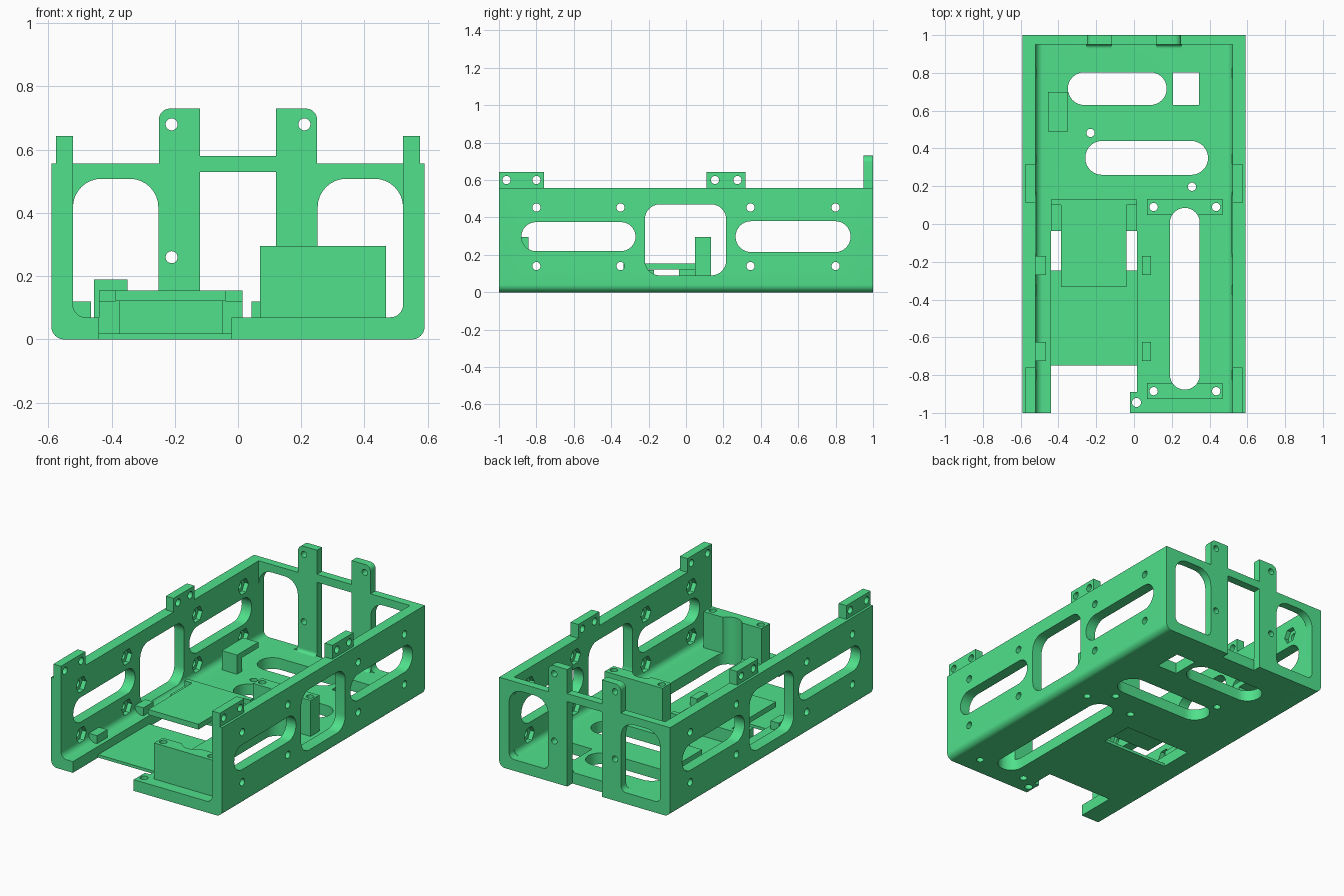
import bpy, bmesh, math
from mathutils import Vector

if "Cube" in bpy.data.objects:
    bpy.data.objects.remove(bpy.data.objects["Cube"])

green = bpy.data.materials.new("green_plastic")
green.diffuse_color = (0.08, 0.75, 0.26, 1)
green.use_nodes = True
green.node_tree.nodes["Principled BSDF"].inputs["Base Color"].default_value = green.diffuse_color


def rounded(pts):
    """Outline from (a, b[, radius]) corners, each radius replaced by an arc."""
    out, n = [], len(pts)
    for i, p in enumerate(pts):
        r = p[2] if len(p) > 2 else 0
        c = Vector(p[:2])
        if r <= 0:
            out.append(c)
            continue
        u = (Vector(pts[i - 1][:2]) - c).normalized()
        v = (Vector(pts[(i + 1) % n][:2]) - c).normalized()
        mid = c + (u + v) * r                     # all rounded corners are square
        for k in range(9):
            t = math.pi / 2 * k / 8
            out.append(mid - v * r * math.cos(t) - u * r * math.sin(t))
    return out


def rect(a0, a1, b0, b1, r=0):
    return [(a0, b0, r), (a1, b0, r), (a1, b1, r), (a0, b1, r)]


def slot(a0, a1, b0, b1):
    return rect(a0, a1, b0, b1, min(a1 - a0, b1 - b0) / 2 - 0.0005)


def ring(a, b, r, n=24):
    return [(a + r * math.cos(2 * math.pi * i / n), b + r * math.sin(2 * math.pi * i / n)) for i in range(n)]


def prism(name, pts, axis, lo, hi):
    """Extrude an outline along x, y or z."""
    place = {'x': lambda a, b, t: (t, a, b), 'y': lambda a, b, t: (a, t, b),
             'z': lambda a, b, t: (a, b, t)}[axis]
    bm = bmesh.new()
    loop = rounded(pts)
    low = [bm.verts.new(place(p.x, p.y, lo)) for p in loop]
    top = [bm.verts.new(place(p.x, p.y, hi)) for p in loop]
    bm.faces.new(low)
    bm.faces.new(top)
    for i in range(len(loop)):
        j = (i + 1) % len(loop)
        bm.faces.new((low[i], low[j], top[j], top[i]))
    bmesh.ops.recalc_face_normals(bm, faces=bm.faces)
    me = bpy.data.meshes.new(name)
    bm.to_mesh(me)
    bm.free()
    me.materials.append(green)
    ob = bpy.data.objects.new(name, me)
    bpy.context.collection.objects.link(ob)
    smooth(ob)
    return ob


def smooth(ob):
    ob.data.shade_smooth()
    ob.data.set_sharp_from_angle(angle=math.radians(30))


def box(name, x0, x1, y0, y1, z0, z1):
    return prism(name, rect(x0, x1, y0, y1), 'z', z0, z1)


def cut(ob, cutters):
    """Subtract (outline, axis, lo, hi) prisms and bake the result."""
    helpers = []
    for c in cutters:
        h = prism("cutter", *c)
        h.hide_render = True
        m = ob.modifiers.new("cut", 'BOOLEAN')
        m.operation, m.solver, m.object = 'DIFFERENCE', 'EXACT', h
        helpers.append(h)
    bpy.context.view_layer.update()
    dg = bpy.context.evaluated_depsgraph_get()
    me = bpy.data.meshes.new_from_object(ob.evaluated_get(dg))
    ob.modifiers.clear()
    ob.data = me
    for h in helpers:
        bpy.data.objects.remove(h)
    smooth(ob)


# U-shaped tray: floor and both side walls
TOP = .557
tray = prism("tray", [(-.59, 0, .04), (.59, 0, .04), (.59, TOP), (.522, TOP), (.522, .07, .04),
                      (-.522, .07, .04), (-.522, TOP), (-.59, TOP)], 'y', -1, .95)
long_slot = (slot(.19, .348, -.877, .085), 'z', -.1, .5)
cuts = [long_slot]
# side wall openings, passing through both walls
for o in (slot(-.88, -.27, .22, .375), slot(.265, .88, .215, .38), rect(-.22, .215, .09, .47, .08)):
    cuts.append((o, 'x', -.7, .7))
# screw holes with hexagonal nut recesses on the inside
for y in (-.80, -.35, .345, .80):
    for z in (.14, .453):
        cuts.append((ring(y, z, .022), 'x', -.7, .7))
        cuts.append((ring(y, z, .05, 6), 'x', -.55, .55))
# floor openings
for o in (slot(-.35, .173, .63, .803), rect(.207, .345, .63, .803), slot(-.258, .392, .26, .44),
          ring(-.23, .482, .022), ring(.307, .197, .022), ring(.013, -.945, .024),
          ring(.104, -.885, .022), ring(.435, -.885, .022),
          ring(.104, .09, .022), ring(.435, .09, .022),
          [(-.44, -1.1), (-.02, -1.1), (-.02, -.89), (.015, -.89), (.015, -.75), (-.44, -.75)],
          rect(-.44, .015, -.247, -.038)):
    cuts.append((o, 'z', -.1, .3))
# thin-floored battery pocket and its extension under the latch
cuts.append((rect(-.44, .015, -.78, -.2), 'z', .018, .3))
cuts.append((rect(-.375, -.05, -.06, .10), 'z', .018, .3))
cut(tray, cuts)

# back wall with two upright tabs and a crossbar
half = [(.59, TOP), (.25, TOP), (.25, .73, .035), (.12, .73), (.12, .58)]
outline = [(-.59, 0, .04), (.59, 0, .04)] + half + [(-p[0], *p[1:]) for p in reversed(half)]
back = prism("back_wall", outline, 'y', .95, 1)
cuts = [(rect(-.12, .12, -.1, .53), 'y', .9, 1.1)]
for s in (-1, 1):
    a, b = sorted((s * .252, s * .522))
    cuts.append(([(a, .07, .035), (b, .07, .035), (b, .508, .09), (a, .508, .09)], 'y', .9, 1.1))
    for z in (.26, .68):
        cuts.append((ring(s * .21, z, .019), 'y', .9, 1.1))
cut(back, cuts)

# small concave fillets where the back columns meet the floor
for s in (-1, 1):
    a, b = sorted((s * .12, s * .252))
    prism("column_fillet", [(.952, .069), (.952, .09), (.95, .09), (.95, .07, .02), (.93, .07), (.93, .069)],
          'x', a, b)

# mounting tabs on top of the side walls
for s in (-1, 1):
    a, b = sorted((s * .522, s * .575))
    for y0, y1, holes in ((-1, -.76, (-.96, -.80)), (.11, .317, (.155, .275))):
        tab = box("side_tab", a, b, y0, y1, .555, .643)
        cut(tab, [(ring(y, .60, .022), 'x', a - .1, b + .1) for y in holes])

# servo mounting blocks, notched by the long slot
for y0, y1, yh in ((-.927, -.843, -.885), (.047, .133, .09)):
    block = box("servo_block", .07, .468, y0, y1, .069, .295)
    cut(block, [long_slot, (ring(.104, yh, .022), 'z', 0, .4), (ring(.435, yh, .022), 'z', 0, .4)])

# battery latch: back bar, side blocks and the tongue above the pocket
box("latch_back_bar", -.44, .015, .10, .13, .069, .155)
box("latch_side_left", -.44, -.375, -.038, .10, .069, .122)
box("latch_side_right", -.05, .015, -.038, .10, .069, .122)
box("latch_tongue", -.387, -.04, -.333, .10, .122, .155)

# strap clips beside the battery pocket
for x0, x1 in ((-.522, -.465), (.042, .09)):
    for y0 in (-.725, -.27):
        box("strap_clip", x0, x1, y0, y0 + .10, .069, .12)

# cable hook on the floor
prism("cable_hook", [(.49, .069), (.54, .069), (.54, .155), (.70, .155), (.70, .19), (.49, .19)],
      'x', -.455, -.35)
